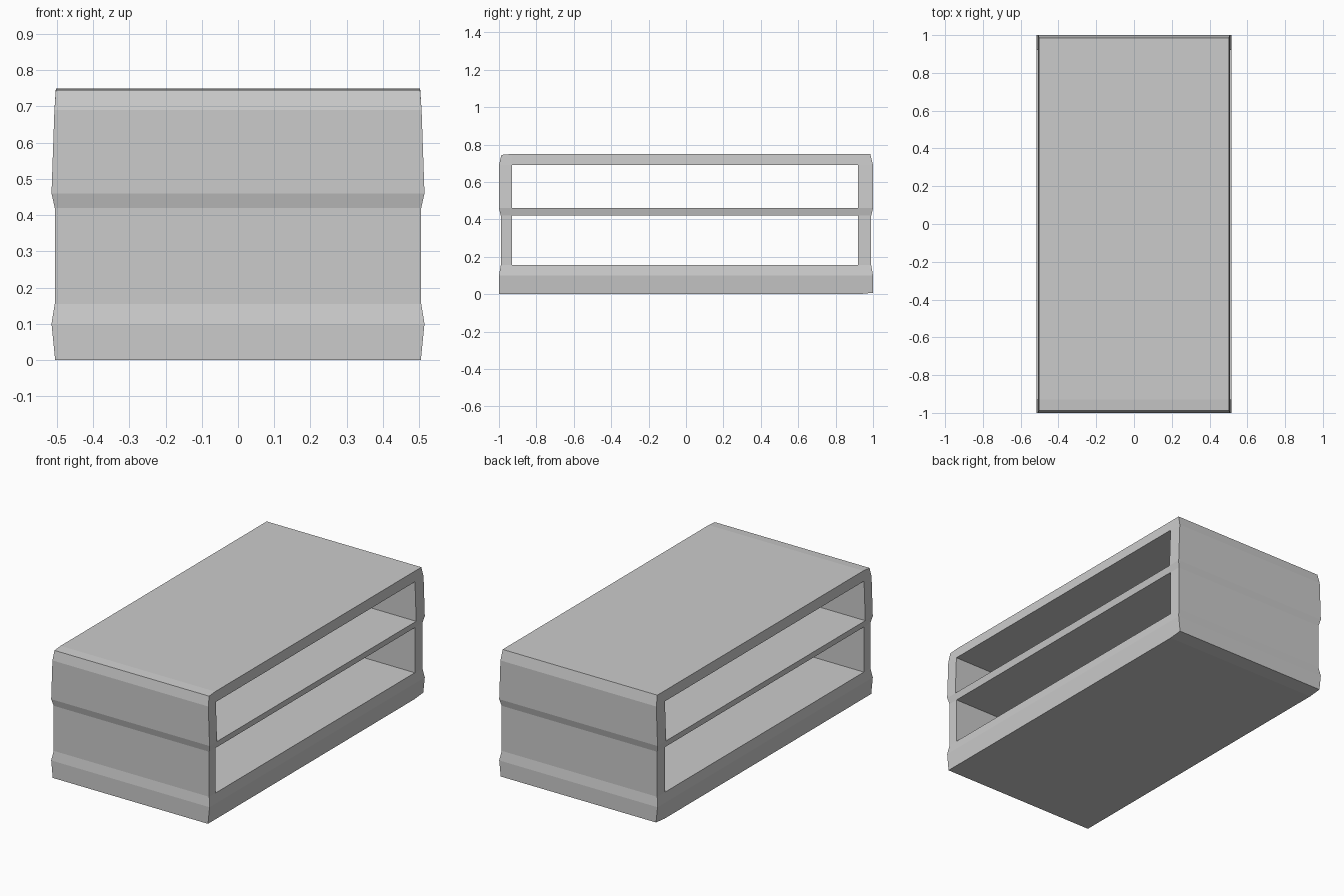
import bpy
import bmesh

if "Cube" in bpy.data.objects:
    bpy.data.objects.remove(bpy.data.objects["Cube"])

# Levels of the body: z, half width in x, front y, back y
LEVELS = [
    (0.00, 0.505, -1.000, 1.000),
    (0.10, 0.515, -1.000, 1.000),
    (0.155, 0.506, -0.990, 0.990),
    (0.42, 0.506, -0.990, 0.990),
    (0.46, 0.515, -1.000, 1.000),
    (0.69, 0.507, -1.000, 1.000),
    (0.75, 0.503, -0.987, 0.985),
]
OPEN_FRONT, OPEN_BACK = -0.93, 0.92
OPEN_BANDS = (2, 4)          # bands between levels that are open slots


def solid(col, band):
    inside = 0 <= col < 3 and 0 <= band < len(LEVELS) - 1
    return inside and not (col == 1 and band in OPEN_BANDS)


bm = bmesh.new()

# Points of both open sides, four columns per level
grid = {}
for k, (z, hx, yf, yb) in enumerate(LEVELS):
    for c, y in enumerate((yf, OPEN_FRONT, OPEN_BACK, yb)):
        zz = z
        if k == len(LEVELS) - 1 and c == 0:
            zz = 0.745       # front top edge droops slightly
        if k == 0 and c == 3:
            zz = 0.008       # back bottom edge lifts slightly
        for s in (-1, 1):
            grid[s, c, k] = bm.verts.new((s * hx, y, zz))


def bridge(a, b):
    """Face spanning the full width between two grid points."""
    bm.faces.new([grid[-1, *a], grid[1, *a], grid[1, *b], grid[-1, *b]])


# Frame faces on both sides
for k in range(len(LEVELS) - 1):
    for c in range(3):
        if solid(c, k):
            for s in (-1, 1):
                bm.faces.new([grid[s, c, k], grid[s, c + 1, k],
                              grid[s, c + 1, k + 1], grid[s, c, k + 1]])

# Outer walls and slot walls
for k in range(len(LEVELS) - 1):
    for c in range(4):
        if solid(c - 1, k) != solid(c, k):
            bridge((c, k), (c, k + 1))

# Top, bottom and shelf surfaces
for k in range(len(LEVELS)):
    for c in range(3):
        if solid(c, k - 1) != solid(c, k):
            bridge((c, k), (c + 1, k))

bmesh.ops.recalc_face_normals(bm, faces=bm.faces)
bm.verts.ensure_lookup_table()
for v in [v for v in bm.verts if not v.link_faces]:
    bm.verts.remove(v)

mesh = bpy.data.meshes.new("open_shelf_cabinet")
bm.to_mesh(mesh)
bm.free()
cabinet = bpy.data.objects.new("open_shelf_cabinet", mesh)
bpy.context.collection.objects.link(cabinet)
